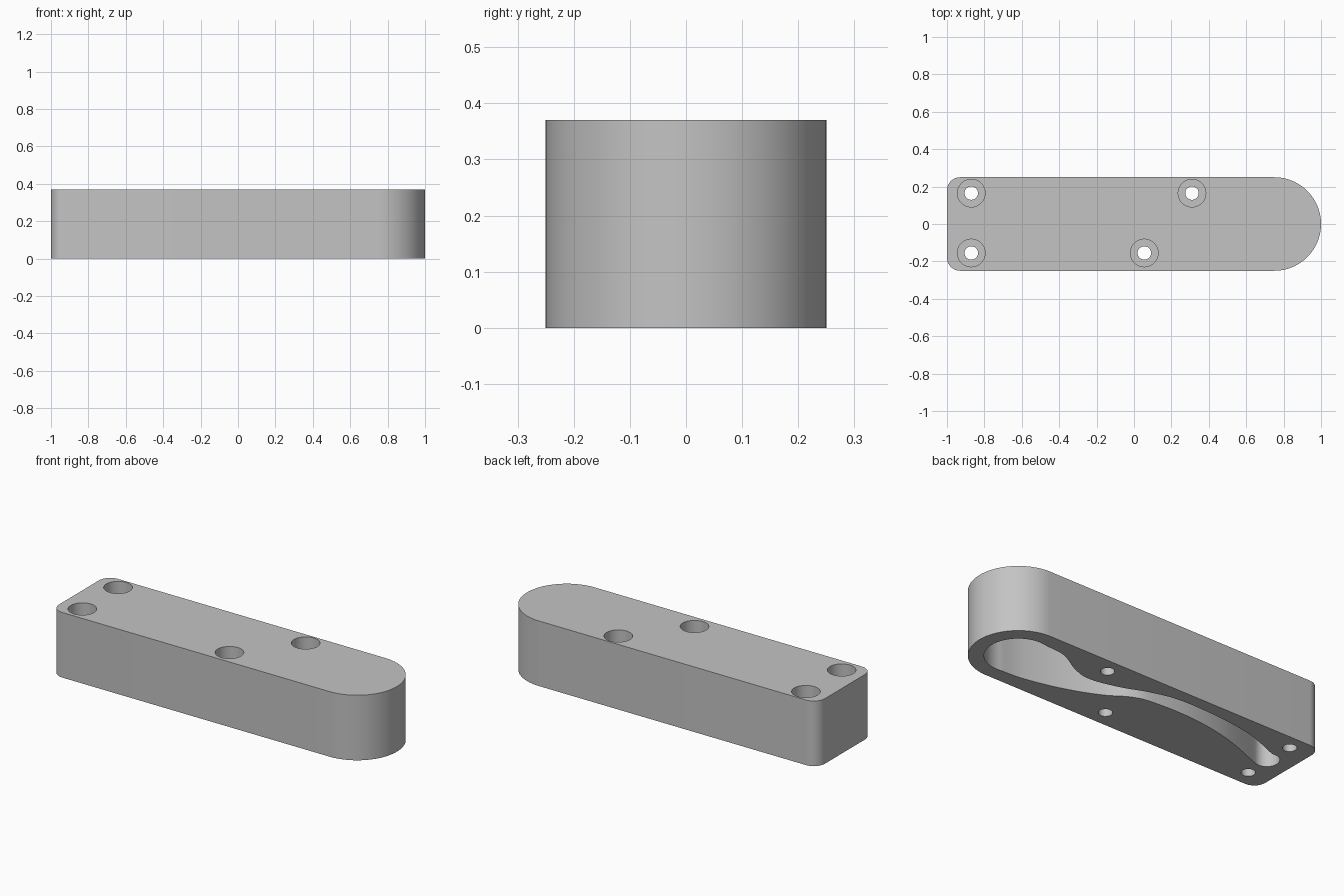
import bpy, bmesh
from math import cos, sin, radians

HEIGHT = 0.37

cube = bpy.data.objects.get("Cube")
if cube:
    bpy.data.objects.remove(cube, do_unlink=True)

grey = bpy.data.materials.new("plain grey")
grey.use_nodes = True
colour = (0.55, 0.55, 0.55, 1)
grey.diffuse_color = colour
grey.node_tree.nodes["Principled BSDF"].inputs["Base Color"].default_value = colour


def arc(cx, cy, r, start, end, steps):
    angles = [radians(start + (end - start) * i / steps) for i in range(steps + 1)]
    return [(cx + r * cos(a), cy + r * sin(a)) for a in angles]


def spline(points, steps=6):
    """Smooth curve through the points, without the two outer guide points."""
    result = []
    for a, b, c, d in zip(points, points[1:], points[2:], points[3:]):
        for i in range(steps):
            t = i / steps
            result.append(tuple(
                0.5 * (2 * q + (r - p) * t + (2 * p - 5 * q + 4 * r - s) * t ** 2
                       + (3 * q - p - 3 * r + s) * t ** 3)
                for p, q, r, s in zip(a, b, c, d)))
    return result


def prism(name, outline, bottom, top):
    bm = bmesh.new()
    base = bm.faces.new([bm.verts.new((x, y, bottom)) for x, y in outline])
    side = bmesh.ops.extrude_face_region(bm, geom=[base])["geom"]
    verts = [v for v in side if isinstance(v, bmesh.types.BMVert)]
    bmesh.ops.translate(bm, verts=verts, vec=(0, 0, top - bottom))
    bmesh.ops.recalc_face_normals(bm, faces=bm.faces)
    mesh = bpy.data.meshes.new(name)
    bm.to_mesh(mesh)
    bm.free()
    mesh.materials.append(grey)
    obj = bpy.data.objects.new(name, mesh)
    bpy.context.collection.objects.link(obj)
    return obj


def cut(target, cutter):
    mod = target.modifiers.new("cut", "BOOLEAN")
    mod.operation = "DIFFERENCE"
    mod.solver = "EXACT"
    mod.object = cutter
    bpy.context.view_layer.objects.active = target
    bpy.ops.object.modifier_apply(modifier=mod.name)
    bpy.data.objects.remove(cutter, do_unlink=True)


# Block with one round end and two small rounded corners
outline = arc(0.75, 0, 0.25, -90, 90, 48)
outline += arc(-0.93, 0.18, 0.07, 90, 180, 10)
outline += arc(-0.93, -0.18, 0.07, 180, 270, 10)
block = prism("block", outline, 0, HEIGHT)

# Pocket underneath: round head, curved arm and round tip
head = arc(0.75, 0, 0.17, -100, 105, 36)
tip = arc(-0.86, 0, 0.065, 75, 290, 20)
back_edge = [(0.58, 0.15), (0.44, 0.075), (0.325, 0.05), (0.16, 0.086), (0.02, 0.14),
             (-0.15, 0.178), (-0.416, 0.172), (-0.64, 0.138)]
front_edge = [(-0.566, 0.037), (-0.3, 0.08), (-0.05, 0.075), (0.06, 0.045),
              (0.163, -0.02), (0.283, -0.075), (0.434, -0.125), (0.6, -0.16)]
pocket = head[:-1] + spline(head[-2:] + back_edge + tip[:2])
pocket += tip[:-1] + spline(tip[-2:] + front_edge + head[:2])
cut(block, prism("pocket_cutter", pocket, -0.1, 0.28))

# Counterbored screw holes
for x, y in [(-0.87, 0.165), (-0.87, -0.155), (0.055, -0.155), (0.31, 0.165)]:
    cut(block, prism("bore_cutter", arc(x, y, 0.074, 0, 350, 35), 0.17, HEIGHT + 0.1))
    cut(block, prism("drill_cutter", arc(x, y, 0.036, 0, 345, 23), -0.1, HEIGHT))

# Smooth walls, crisp rims
bpy.ops.object.select_all(action="DESELECT")
block.select_set(True)
bpy.context.view_layer.objects.active = block
bpy.ops.object.shade_smooth_by_angle(angle=radians(30))
